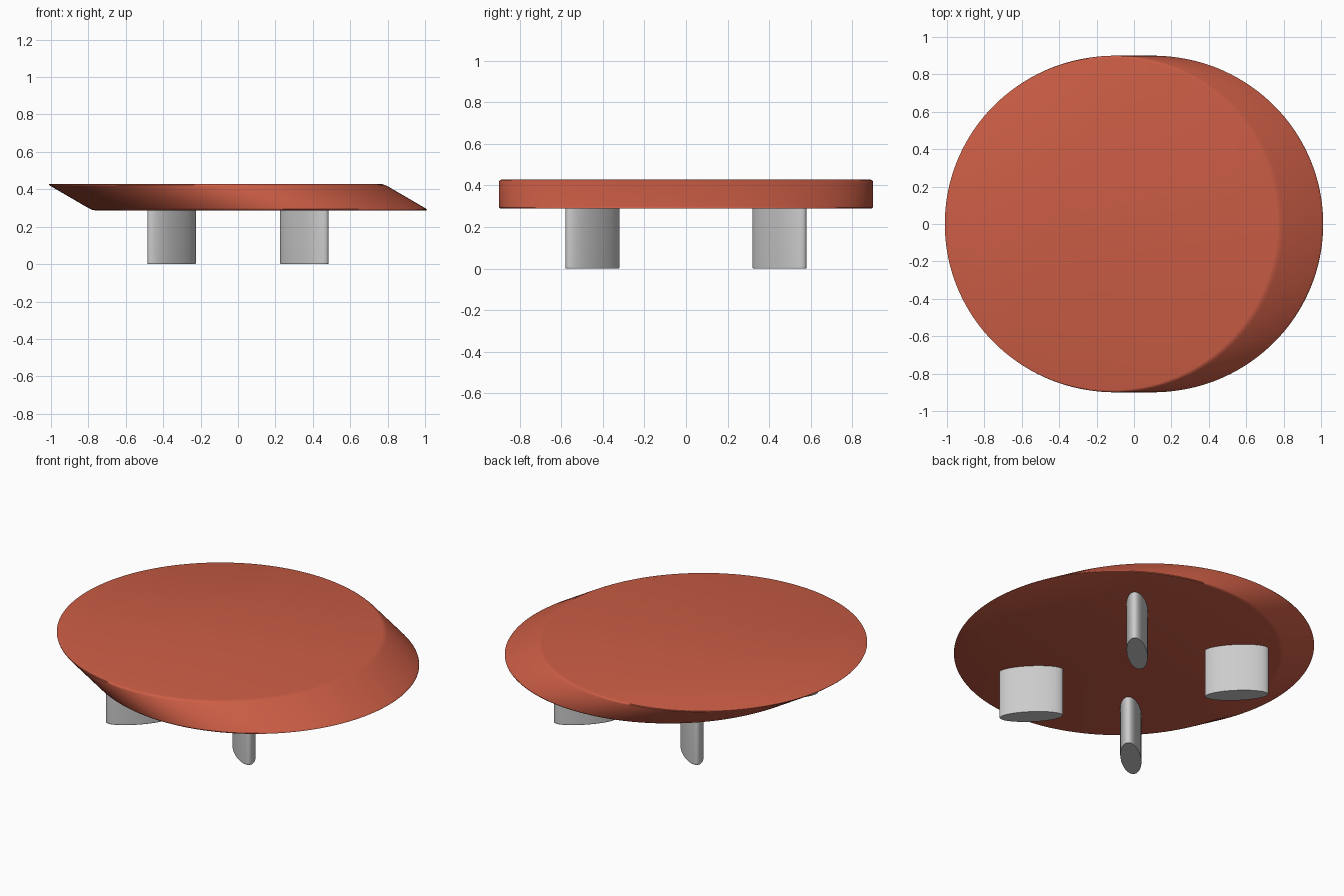
import bpy, bmesh
from math import radians
from mathutils import Matrix

if "Cube" in bpy.data.objects:
    bpy.data.objects.remove(bpy.data.objects["Cube"])


def rounded_disc(name, radius, height, bevel, matrix, segments=96, material=None):
    """Cylinder with softened rims, then reshaped by a matrix (scale / shear / rotate)."""
    bm = bmesh.new()
    bmesh.ops.create_cone(bm, cap_ends=True, segments=segments,
                          radius1=radius, radius2=radius, depth=height)
    rims = [e for e in bm.edges if abs(e.verts[0].co.z - e.verts[1].co.z) < 1e-5]
    bmesh.ops.bevel(bm, geom=rims, offset=bevel, segments=3, profile=0.5,
                    affect='EDGES', clamp_overlap=True)
    bm.transform(matrix)
    bm.normal_update()
    mesh = bpy.data.meshes.new(name)
    bm.to_mesh(mesh)
    bm.free()
    if material:
        mesh.materials.append(material)
    obj = bpy.data.objects.new(name, mesh)
    bpy.context.collection.objects.link(obj)
    bpy.ops.object.select_all(action='DESELECT')
    obj.select_set(True)
    bpy.context.view_layer.objects.active = obj
    bpy.ops.object.shade_smooth_by_angle(angle=radians(35))
    return obj


red = bpy.data.materials.new("terracotta_red")
red.diffuse_color = (0.6, 0.11, 0.06, 1)
red.use_nodes = True
red.node_tree.nodes["Principled BSDF"].inputs["Base Color"].default_value = red.diffuse_color

# Table top: round slab slanted sideways
TOP, BOTTOM = 0.428, 0.288
shear = Matrix.Identity(4)
shear[0][2] = -1.72
table_top = rounded_disc("table_top", 0.9, TOP - BOTTOM, 0.012, shear, 160, red)
table_top.location.z = (TOP + BOTTOM) / 2

# Four oval legs, each with its long axis pointing outwards at 45 degrees
LEG_H = 0.30
for y_name, sy in (("front", -1), ("back", 1)):
    for x_name, sx in (("left", -1), ("right", 1)):
        shape = (Matrix.Rotation(radians(45 * sx * sy), 4, 'Z')
                 @ Matrix.Diagonal((0.35, 0.113, 1, 1)))
        leg = rounded_disc(f"{y_name}_{x_name}_leg", 0.5, LEG_H, 0.01, shape, 64)
        leg.location = (0.355 * sx, 0.45 * sy, LEG_H / 2)
